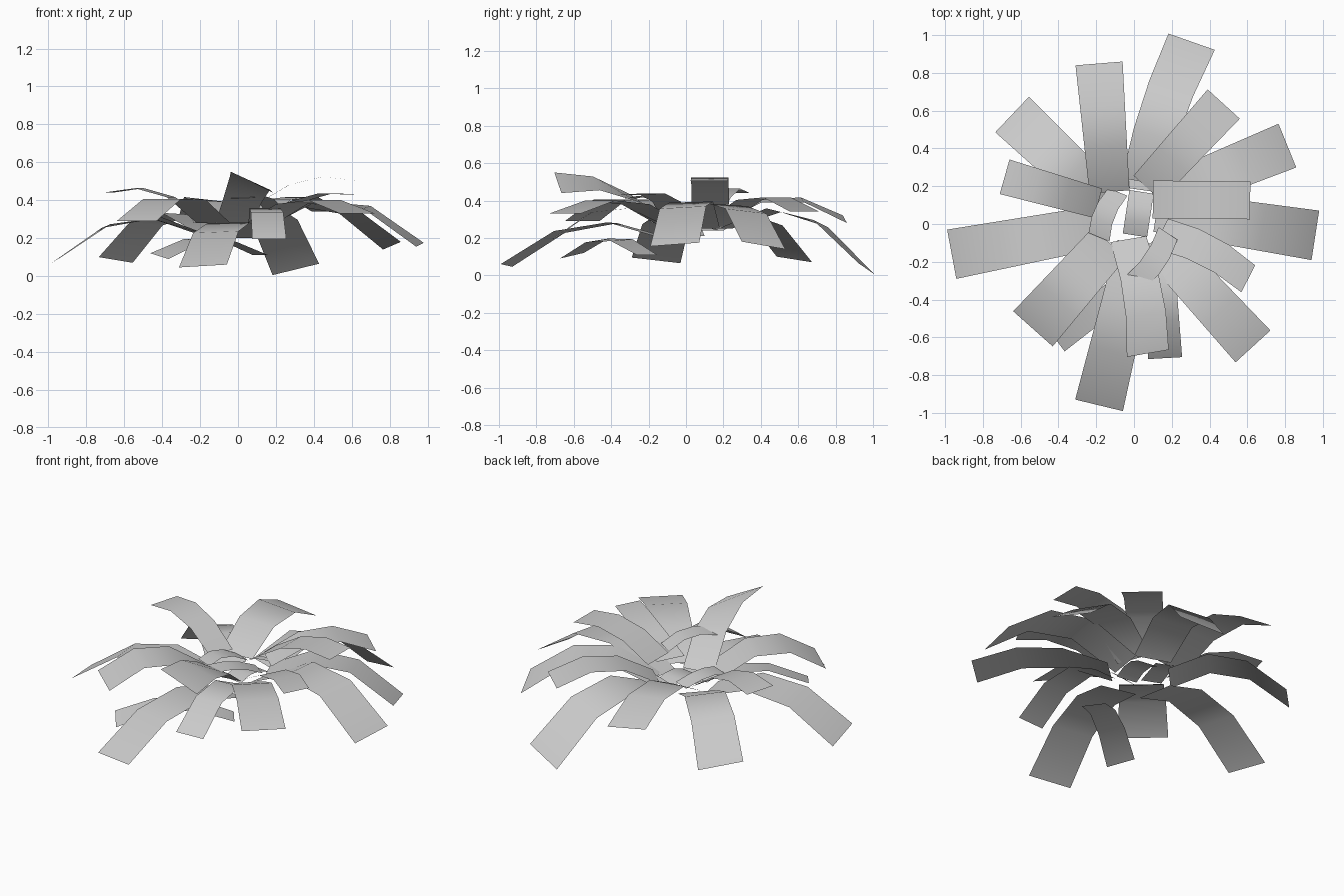
import bpy
from mathutils import Vector

default = bpy.data.objects.get("Cube")
if default:
    bpy.data.objects.remove(default, do_unlink=True)

grey = bpy.data.materials.new("leaf_grey")
grey.use_nodes = True
colour = (0.6, 0.6, 0.6, 1)
grey.diffuse_color = colour
grey.node_tree.nodes["Principled BSDF"].inputs["Base Color"].default_value = colour

SEGMENTS = 3


def leaf(name, root, tip, width, arch, roll=0.0, bow=0.0, taper=0.85):
    """Arched strip from root to tip; roll tilts the tip, bow bends it sideways."""
    root, tip = Vector(root), Vector(tip)
    along = (tip - root).to_2d().normalized()
    side = Vector((along.y, -along.x, 0))
    verts, faces = [], []
    for i in range(SEGMENTS + 1):
        t = i / SEGMENTS
        bulge = t * (1 - t) * 4.5
        centre = root.lerp(tip, t) + side * bow * bulge
        centre.z += arch * bulge
        half = side * width / 2 * (taper + (1 - taper) * t)
        half.z = roll * t / 2
        verts += [centre - half, centre + half]
    for i in range(SEGMENTS):
        k = 2 * i
        faces.append((k, k + 1, k + 3, k + 2))
    mesh = bpy.data.meshes.new(name)
    mesh.from_pydata(verts, [], faces)
    mesh.materials.append(grey)
    mesh.shade_smooth()
    mesh.update()
    obj = bpy.data.objects.new(name, mesh)
    bpy.context.collection.objects.link(obj)
    return obj


# Long drooping outer leaves
leaf("outer_leaf_right", root=(-.16, -.01, .21), tip=(-.965, -.16, .08), width=.265, arch=.14, roll=-.03)
leaf("outer_leaf_front", root=(.02, -.11, .2), tip=(-.185, -.96, .053), width=.26, arch=.13, roll=-.015)
leaf("outer_leaf_back", root=(.04, .21, .25), tip=(.305, .965, .035), width=.26, arch=.17, roll=.06, bow=-.02)
leaf("outer_leaf_back_right", root=(-.16, .12, .24), tip=(-.645, .58, .085), width=.26, arch=.14, roll=-.03)
leaf("outer_leaf_left", root=(.12, .07, .25), tip=(.96, -.06, .165), width=.265, arch=.17, roll=-.02)
leaf("outer_leaf_back_left", root=(.11, .13, .26), tip=(.812, .415, .16), width=.25, arch=.15, roll=.04)

# Middle leaves
leaf("middle_leaf_back", root=(-.13, .17, .28), tip=(-.185, .85, .3), width=.25, arch=.11, roll=-.04)
leaf("middle_leaf_front_right", root=(-.13, -.1, .28), tip=(-.535, -.555, .29), width=.28, arch=.12)
leaf("middle_leaf_front_left", root=(.11, -.08, .27), tip=(.63, -.648, .33), width=.25, arch=.09)
leaf("middle_leaf_back_left", root=(.07, .19, .3), tip=(.475, .635, .34), width=.23, arch=.09)
leaf("middle_leaf_front", root=(.13, -.1, .26), tip=(.165, -.71, .195), width=.18, arch=.12)
leaf("low_leaf_front_right", root=(.12, -.21, .11), tip=(-.415, -.61, .105), width=.16, arch=.08, roll=.03)

# Raised upper leaves
leaf("upper_leaf_right", root=(-.19, .11, .3), tip=(-.685, .25, .44), width=.19, arch=.07)
leaf("upper_leaf_left", root=(.1, .13, .38), tip=(.615, .125, .505), width=.2, arch=.06, taper=1)
leaf("upper_leaf_front_left", root=(.14, -.05, .3), tip=(.605, -.29, .43), width=.16, arch=.05, bow=-.03, taper=1.1)
leaf("upper_leaf_front", root=(-.03, -.08, .26), tip=(.073, -.685, .495), width=.225, arch=.075, roll=.11, bow=-.025)

# Small curled leaves around the open centre
leaf("inner_leaf_right", root=(-.085, .17, .28), tip=(-.185, -.07, .31), width=.12, arch=.03, bow=.02, taper=.9)
leaf("inner_leaf_centre", root=(.04, .17, .24), tip=(.005, -.06, .25), width=.13, arch=.03, taper=1)
leaf("inner_leaf_front", root=(.18, -.05, .36), tip=(.01, -.305, .41), width=.12, arch=.03, bow=-.02, taper=1)
leaf("inner_leaf_back", root=(.12, .19, .3), tip=(-.06, .22, .26), width=.05, arch=.01)
